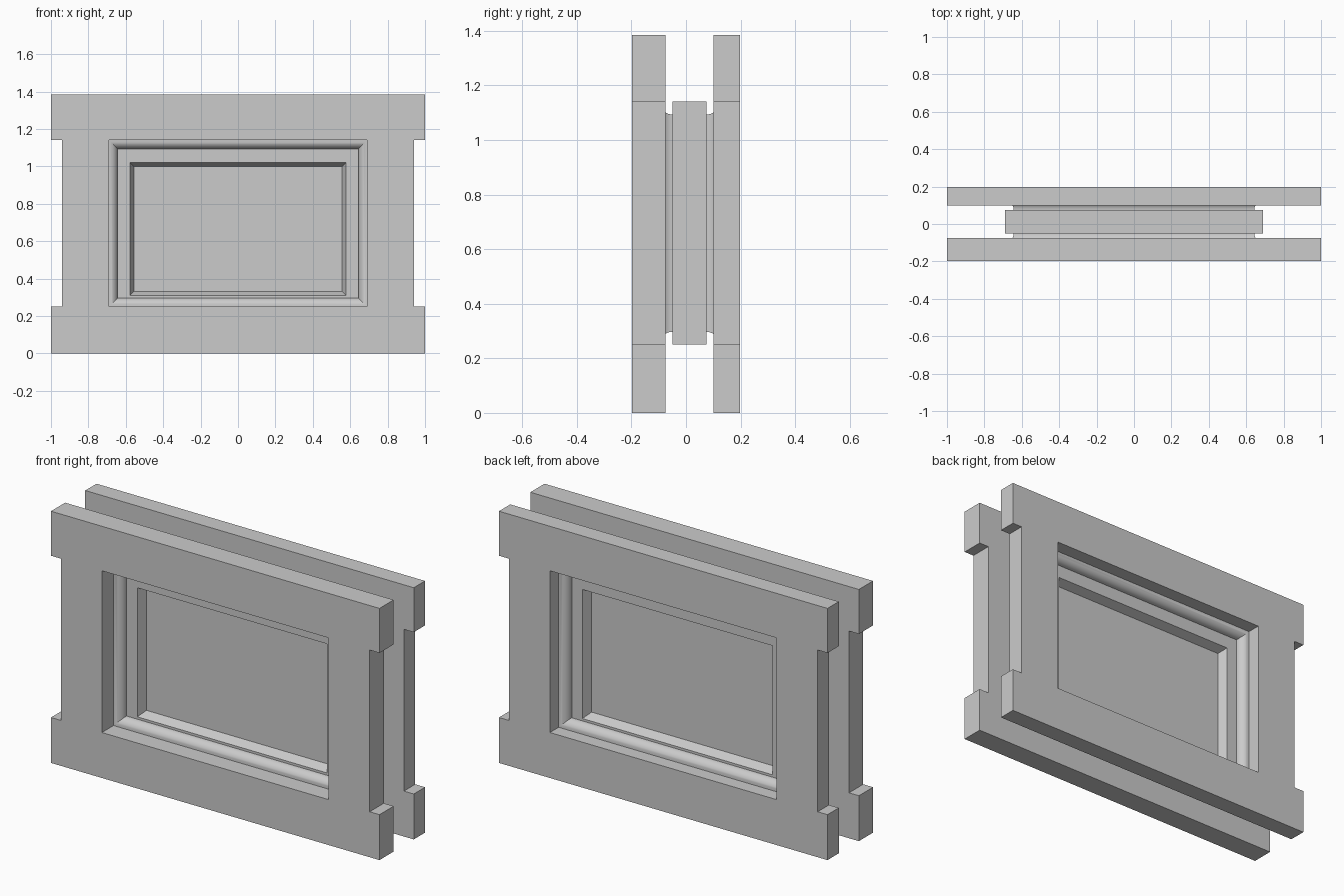
import bpy, bmesh, math

old = bpy.data.objects.get("Cube")
if old:
    bpy.data.objects.remove(old, do_unlink=True)

grey = bpy.data.materials.new("plain_grey")
grey.use_nodes = True
colour = (0.6, 0.6, 0.6, 1)
grey.diffuse_color = colour
grey.node_tree.nodes["Principled BSDF"].inputs["Base Color"].default_value = colour

# Shared dimensions of the opening
HALF, LOW, HIGH = 0.69, 0.25, 1.14
FRONT, BACK = -0.05, 0.075


def finish(bm, name, recalc=True):
    bmesh.ops.remove_doubles(bm, verts=bm.verts, dist=1e-5)
    if recalc:
        bmesh.ops.recalc_face_normals(bm, faces=bm.faces)
    mesh = bpy.data.meshes.new(name)
    bm.to_mesh(mesh)
    bm.free()
    mesh.materials.append(grey)
    ob = bpy.data.objects.new(name, mesh)
    bpy.context.collection.objects.link(ob)
    return ob


def rect(bm, half, low, high, y):
    corners = ((-half, low), (half, low), (half, high), (-half, high))
    return [bm.verts.new((x, y, z)) for x, z in corners]


def bridge(bm, loops):
    for a, b in zip(loops, loops[1:]):
        for i in range(4):
            j = (i + 1) % 4
            bm.faces.new((a[i], a[j], b[j], b[i]))


# Notched frame with a rectangular opening
def frame(name, y0, y1):
    bm = bmesh.new()
    xs = [-1, -0.94, -HALF, HALF, 0.94, 1]
    zs = [0, LOW, HIGH, 1.385]
    faces = []
    for r in range(3):
        for c in range(5):
            if r == 1 and c in (0, 2, 4):
                continue
            cell = ((c, r), (c + 1, r), (c + 1, r + 1), (c, r + 1))
            faces.append(bm.faces.new([bm.verts.new((xs[i], y0, zs[k])) for i, k in cell]))
    bmesh.ops.remove_doubles(bm, verts=bm.verts, dist=1e-5)
    out = bmesh.ops.extrude_face_region(bm, geom=bm.faces[:], use_keep_orig=True)
    moved = [g for g in out["geom"] if isinstance(g, bmesh.types.BMVert)]
    bmesh.ops.translate(bm, verts=moved, vec=(0, y1 - y0, 0))
    return finish(bm, name)


# Quarter-round moulding, a thin open shell in the corner of the opening
def moulding(name, y, side):
    bm = bmesh.new()
    radius, steps = 0.047, 10
    loops = []
    for i in range(steps + 1):
        t = math.pi / 2 * i / steps
        inset = radius * math.sin(t)
        loops.append(rect(bm, HALF - inset, LOW + inset, HIGH - inset,
                          y + side * radius * math.cos(t)))
    bridge(bm, loops)
    if side > 0:
        bmesh.ops.reverse_faces(bm, faces=bm.faces)
    ob = finish(bm, name, recalc=False)
    bpy.context.view_layer.objects.active = ob
    ob.select_set(True)
    bpy.ops.object.shade_smooth_by_angle(angle=math.radians(30))
    ob.select_set(False)


# Centre panel with a bevelled recess on both faces
def panel():
    bm = bmesh.new()
    loops = []
    for y, depth in ((FRONT, 0.05), (BACK, -0.05)):
        trio = [rect(bm, 0.557, 0.332, 1.0, y + depth),
                rect(bm, 0.578, 0.31, 1.02, y),
                rect(bm, HALF, LOW, HIGH, y)]
        loops += trio if y == FRONT else trio[::-1]
    bridge(bm, loops)
    bm.faces.new(loops[0])
    bm.faces.new(loops[-1])
    finish(bm, "recessed_panel")


frame("front_frame", -0.198, -0.075)
frame("back_frame", 0.1, 0.198)
panel()
moulding("front_moulding", FRONT, -1)
moulding("back_moulding", BACK, 1)
